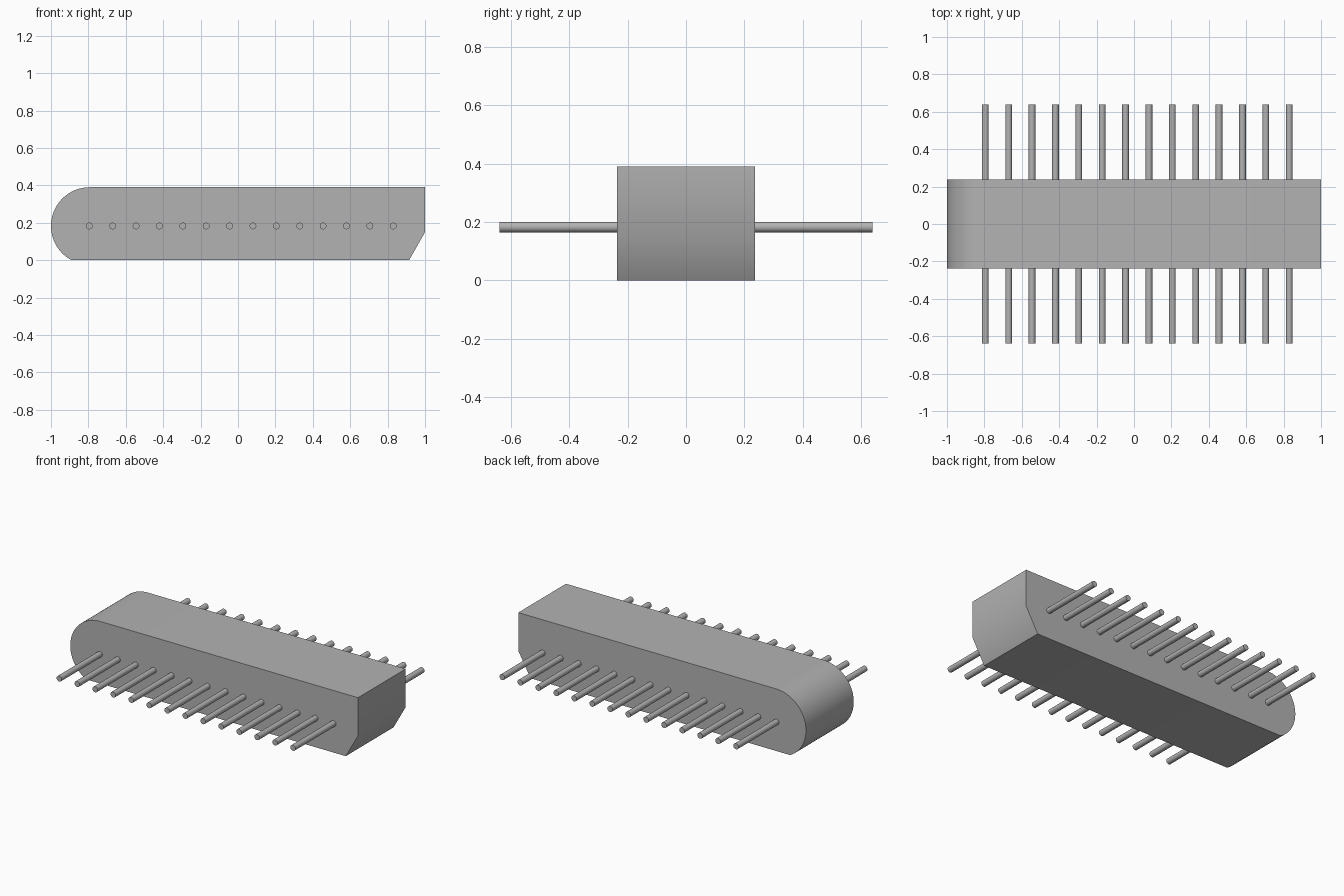
import bpy
import bmesh
from math import pi, cos, sin, asin, radians
from mathutils import Vector

cube = bpy.data.objects.get("Cube")
if cube:
    bpy.data.objects.remove(cube, do_unlink=True)

grey = bpy.data.materials.new("plain grey")
grey.use_nodes = True
grey.diffuse_color = (0.45, 0.45, 0.45, 1)
grey.node_tree.nodes["Principled BSDF"].inputs["Base Color"].default_value = grey.diffuse_color


def finish(obj, angle):
    """Give an object its colour and smooth its shallow edges."""
    obj.data.materials.append(grey)
    bpy.ops.object.select_all(action="DESELECT")
    obj.select_set(True)
    bpy.context.view_layer.objects.active = obj
    bpy.ops.object.shade_smooth_by_angle(angle=radians(angle))


# Body: side profile with a rounded left end and a chamfered right end
HALF_DEPTH = 0.237
RADIUS, ARC_X, ARC_Z, STEPS = 0.207, -0.793, 0.183, 40
start = pi / 2
end = pi + asin(ARC_Z / RADIUS)
profile = [(0.915, 0), (1, 0.15), (1, ARC_Z + RADIUS)]
for i in range(STEPS + 1):
    a = start + (end - start) * i / STEPS
    profile.append((ARC_X + RADIUS * cos(a), max(0, ARC_Z + RADIUS * sin(a))))

bm = bmesh.new()
face = bm.faces.new([bm.verts.new((x, -HALF_DEPTH, z)) for x, z in profile])
extruded = bmesh.ops.extrude_face_region(bm, geom=[face], use_keep_orig=True)
moved = [v for v in extruded["geom"] if isinstance(v, bmesh.types.BMVert)]
bmesh.ops.translate(bm, verts=moved, vec=Vector((0, 2 * HALF_DEPTH, 0)))
bmesh.ops.recalc_face_normals(bm, faces=bm.faces)
mesh = bpy.data.meshes.new("body")
bm.to_mesh(mesh)
bm.free()
body = bpy.data.objects.new("body", mesh)
bpy.context.collection.objects.link(body)
finish(body, 40)

# Pins: a row of thin rods passing through the body
for i in range(14):
    bpy.ops.mesh.primitive_cylinder_add(
        vertices=32, radius=0.018, depth=1.28,
        location=(-0.795 + 0.125 * i, 0, 0.183), rotation=(pi / 2, 0, 0))
    pin = bpy.context.object
    pin.name = f"pin_{i + 1}"
    finish(pin, 30)
